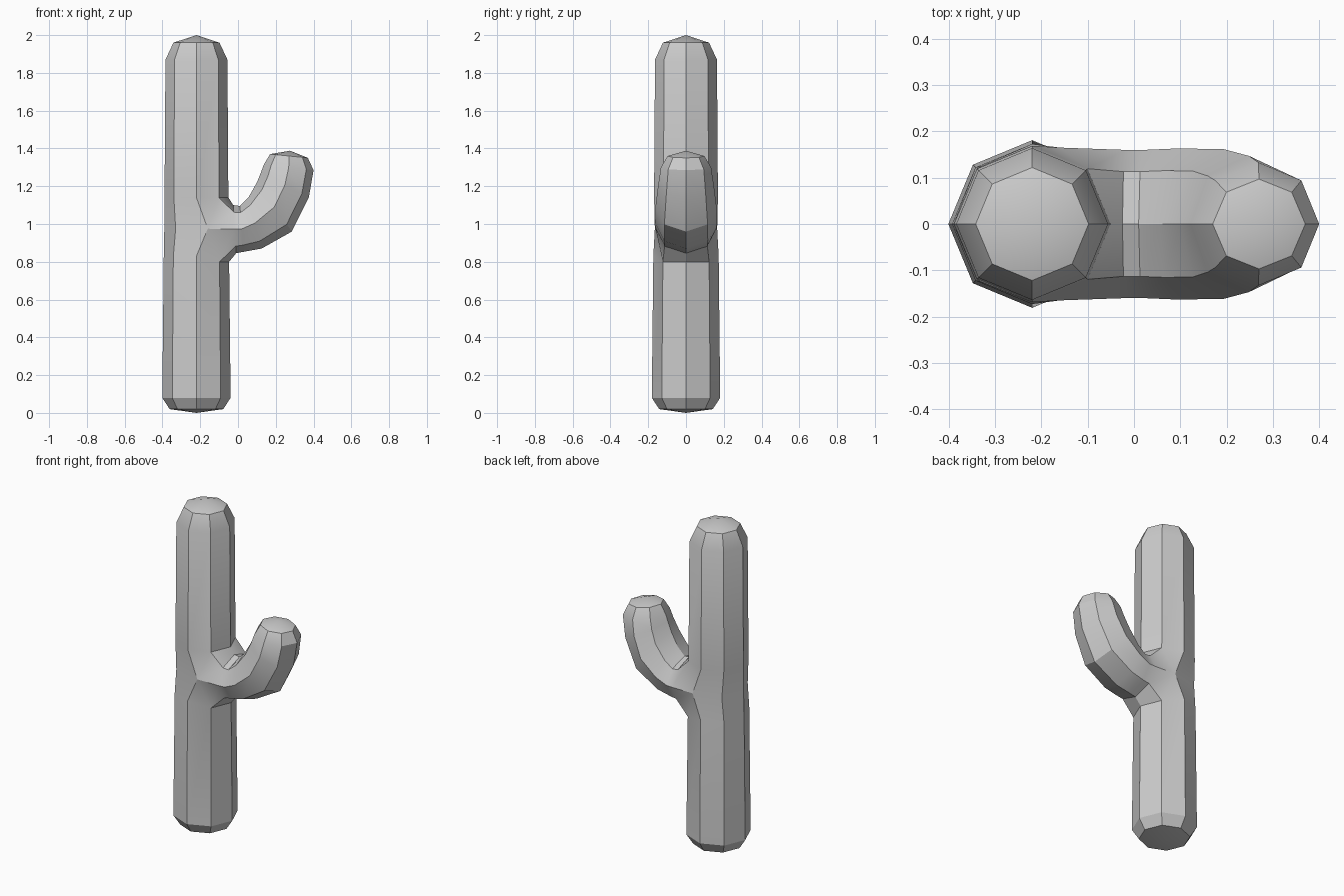
import bpy, bmesh
from math import sin, cos, radians

if "Cube" in bpy.data.objects:
    bpy.data.objects.remove(bpy.data.objects["Cube"])

CX, N = -0.22, 8
bm = bmesh.new()


def trunk_ring(r, z):
    return [bm.verts.new((CX + r * cos(radians(45 * i)), r * sin(radians(45 * i)), z)) for i in range(N)]


def arm_ring(tx, tz, bx, bz, w):
    # Octagon spanned between its top and bottom point, half-width w in y
    ring = []
    for i in range(N):
        a = radians(45 * i)
        ring.append(bm.verts.new(((tx + bx) / 2 + cos(a) * (tx - bx) / 2, w * sin(a),
                                  (tz + bz) / 2 + cos(a) * (tz - bz) / 2)))
    return ring


def bridge(a, b, sides=range(N)):
    for i in sides:
        j = (i + 1) % N
        bm.faces.new((a[i], a[j], b[j], b[i]))


def cap(ring, tip):
    v = bm.verts.new(tip)
    for i in range(N):
        bm.faces.new((ring[i], ring[(i + 1) % N], v))


# Trunk below and above the junction
low = [trunk_ring(r, z) for r, z in ((0.142, 0.02), (0.181, 0.08), (0.173, 0.83))]
high = [trunk_ring(r, z) for r, z in ((0.169, 1.14), (0.164, 1.87), (0.122, 1.96))]
for rings in (low, high):
    for a, b in zip(rings, rings[1:]):
        bridge(a, b)
cap(low[0], (CX, 0, 0))
cap(high[-1], (CX, 0, 2.0))
b, t = low[-1], high[0]
for v in (b[0], b[1], b[7]):
    v.co.z = 0.80

# Junction: closed back half, open octagon on the arm side
mid = {i: bm.verts.new(p) for i, p in {
    2: (-0.16, 0.165, 0.975), 3: (-0.33, 0.125, 0.975), 4: (-0.39, 0, 0.98),
    5: (-0.33, -0.125, 0.975), 6: (-0.16, -0.165, 0.975)}.items()}
bridge(b, mid, range(2, 6))
bridge(mid, t, range(2, 6))
for i, j in ((2, 1), (6, 7)):
    bm.faces.new((b[i], b[j], mid[i]))
    bm.faces.new((t[i], t[j], mid[i]))

# Arm rising from the junction
rings = [[t[0], t[1], mid[2], b[1], b[0], b[7], mid[6], t[7]]]
for section in ((-0.025, 1.10, -0.01, 0.845, 0.16),
                (0.01, 1.095, 0.03, 0.853, 0.16),
                (0.055, 1.14, 0.125, 0.87, 0.163),
                (0.10, 1.22, 0.285, 0.96, 0.162),
                (0.122, 1.275, 0.375, 1.14, 0.147),
                (0.137, 1.315, 0.40, 1.285, 0.133),
                (0.17, 1.37, 0.37, 1.35, 0.097)):
    rings.append(arm_ring(*section))
for a, c in zip(rings, rings[1:]):
    bridge(a, c)
cap(rings[-1], (0.275, 0, 1.388))

bmesh.ops.recalc_face_normals(bm, faces=bm.faces[:])
mesh = bpy.data.meshes.new("cactus")
bm.to_mesh(mesh)
bm.free()
cactus = bpy.data.objects.new("cactus", mesh)
bpy.context.collection.objects.link(cactus)
bpy.context.view_layer.objects.active = cactus
cactus.select_set(True)
bpy.ops.object.shade_smooth_by_angle(angle=radians(30))
